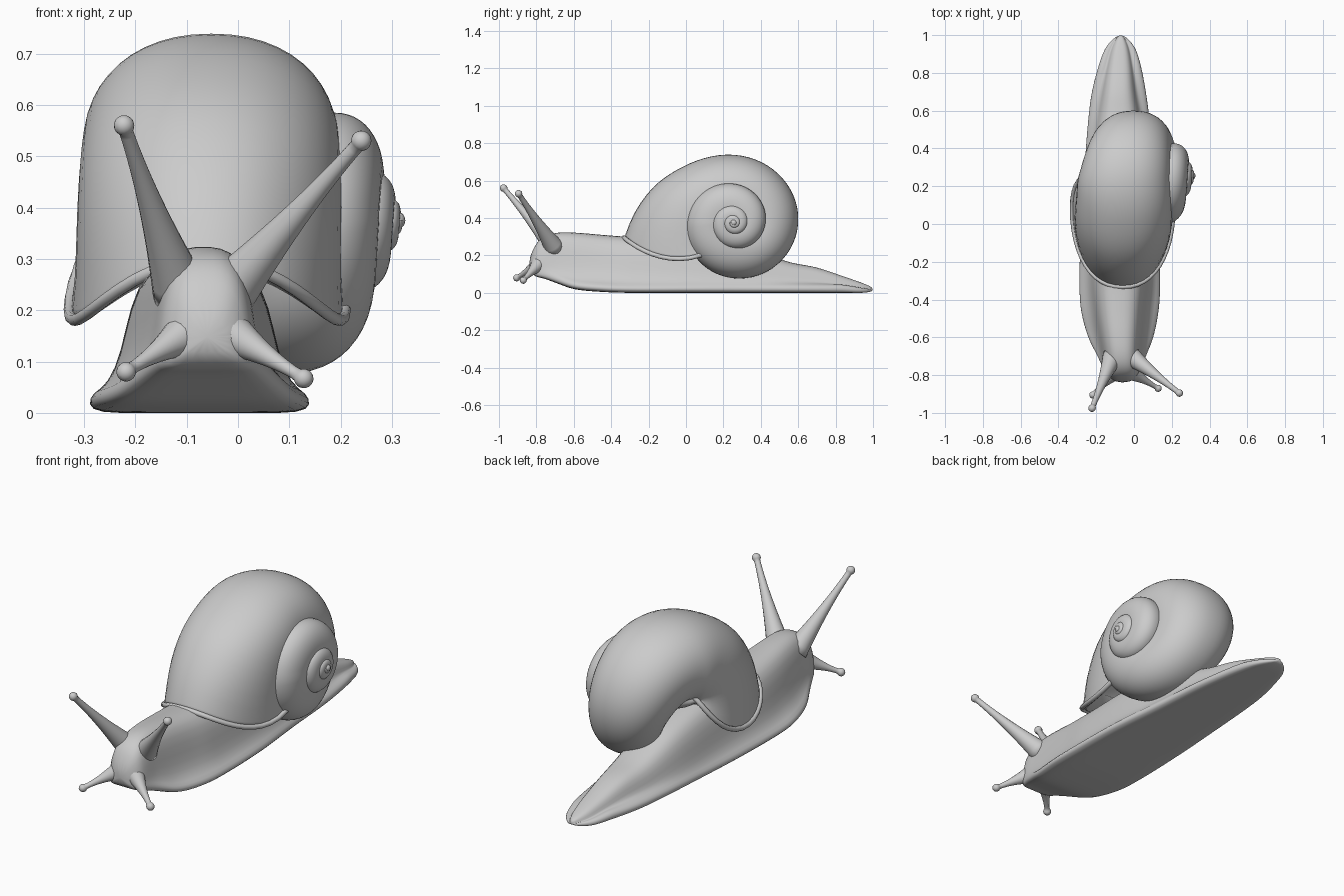
import bpy
import bmesh
from math import cos, sin, radians, pi, copysign
from mathutils import Vector

cube = bpy.data.objects.get("Cube")
if cube:
    bpy.data.objects.remove(cube, do_unlink=True)

GREY = (0.6, 0.6, 0.6, 1)
grey = bpy.data.materials.new("plain grey")
grey.use_nodes = True
grey.diffuse_color = GREY
grey.node_tree.nodes["Principled BSDF"].inputs["Base Color"].default_value = GREY


def spline(keys, t):
    """Smooth interpolation of rows whose first entry is the parameter."""
    i = 0
    while i < len(keys) - 2 and t > keys[i + 1][0]:
        i += 1
    a, b = keys[i], keys[i + 1]
    prev, nxt = keys[max(i - 1, 0)], keys[min(i + 2, len(keys) - 1)]
    span = b[0] - a[0]
    u = (t - a[0]) / span
    out = []
    for c in range(1, len(a)):
        m0 = (b[c] - prev[c]) / (b[0] - prev[0]) * span
        m1 = (nxt[c] - a[c]) / (nxt[0] - a[0]) * span
        out.append((2*u**3 - 3*u*u + 1) * a[c] + (u**3 - 2*u*u + u) * m0
                   + (3*u*u - 2*u**3) * b[c] + (u**3 - u*u) * m1)
    return out


def loft(name, rings, cap=True, closed=False, subdiv=0):
    """Skin a list of closed rings into one smooth mesh."""
    bm = bmesh.new()
    loops = [[bm.verts.new(p) for p in ring] for ring in rings]
    pairs = list(zip(loops, loops[1:]))
    if closed:
        pairs.append((loops[-1], loops[0]))
    for a, b in pairs:
        n = len(a)
        for i in range(n):
            j = (i + 1) % n
            bm.faces.new((a[i], a[j], b[j], b[i]))
    if cap and not closed:
        bm.faces.new(loops[0])
        bm.faces.new(loops[-1])
    bmesh.ops.recalc_face_normals(bm, faces=bm.faces)
    mesh = bpy.data.meshes.new(name)
    bm.to_mesh(mesh)
    bm.free()
    mesh.materials.append(grey)
    mesh.polygons.foreach_set("use_smooth", [True] * len(mesh.polygons))
    obj = bpy.data.objects.new(name, mesh)
    bpy.context.collection.objects.link(obj)
    if subdiv:
        mod = obj.modifiers.new("smooth", "SUBSURF")
        mod.levels = mod.render_levels = subdiv
    return obj


def tube(name, points, radii, sides=16, closed=False):
    """Round tube along a path with a radius at each point."""
    pts = [Vector(p) for p in points]
    n = len(pts)
    rings = []
    for i, p in enumerate(pts):
        if closed:
            d = pts[(i + 1) % n] - pts[i - 1]
        else:
            d = pts[min(i + 1, n - 1)] - pts[max(i - 1, 0)]
        side = d.cross(Vector((0.3, 0.5, 0.8)) if not closed else Vector((0, 0.5, 0.9))).normalized()
        up = side.cross(d).normalized()
        rings.append([p + (side * cos(a) + up * sin(a)) * radii[i]
                      for a in (2 * pi * k / sides for k in range(sides))])
    return loft(name, rings, closed=closed)


# Body and foot: y, foot half width, flank half width, underside, top, centre x
BODY = [
    (-0.84, 0.035, 0.035, 0.12, 0.18, -0.06),
    (-0.82, 0.075, 0.075, 0.09, 0.24, -0.06),
    (-0.77, 0.10, 0.092, 0.08, 0.295, -0.062),
    (-0.70, 0.13, 0.10, 0.055, 0.32, -0.065),
    (-0.60, 0.175, 0.115, 0.02, 0.322, -0.07),
    (-0.45, 0.21, 0.135, 0.005, 0.31, -0.075),
    (-0.30, 0.217, 0.15, 0, 0.30, -0.075),
    (0.00, 0.21, 0.15, 0, 0.30, -0.075),
    (0.30, 0.185, 0.14, 0, 0.25, -0.08),
    (0.55, 0.165, 0.115, 0, 0.165, -0.08),
    (0.70, 0.145, 0.09, 0, 0.135, -0.08),
    (0.85, 0.11, 0.065, 0, 0.085, -0.075),
    (0.95, 0.07, 0.04, 0, 0.05, -0.072),
    (1.00, 0.015, 0.01, 0.008, 0.028, -0.07),
]


def body_ring(y):
    w, b, low, top, cx = spline(BODY, y)
    h = top - low
    rim = min(0.022, h * 0.25)
    half = [(w * 0.5, low), (w * 0.92, low), (w, low + rim * 0.7), (w * 0.97, low + rim * 1.7),
            (b + (w - b) * 0.4, low + rim * 2 + h * 0.04), (b, low + h * 0.4),
            (b * 0.9, low + h * 0.68), (b * 0.68, low + h * 0.93), (b * 0.3, top)]
    full = half + [(0, top)] + [(-x, z) for x, z in reversed(half)] + [(0, low)]
    return [(cx + x, y, z) for x, z in full]


STEPS = 56
loft("body", [body_ring(-0.84 + 1.84 * i / STEPS) for i in range(STEPS + 1)], subdiv=1)

# Shell: angle, outer radius, section centre x, section half width
AXIS_Y, AXIS_Z, APEX_X, GROWTH = 0.255, 0.375, 0.325, 2.25
SHELL = [
    (-360, 0.255, 0.16, 0.115),
    (-270, 0.297, 0.10, 0.16),
    (-180, 0.345, 0.00, 0.205),
    (-90, 0.363, -0.05, 0.243),
    (-50, 0.40, -0.052, 0.253),
    (-19, 0.485, -0.055, 0.258),
    (0, 0.555, -0.058, 0.26),
    (8, 0.59, -0.06, 0.265),
]
SIDES = 48


def shell_ring(angle, scale=1.0):
    if angle < -360:
        r = 0.255 * GROWTH ** ((angle + 360) / 360)
        x, b = APEX_X - 0.65 * r, 0.45 * r
    else:
        r, x, b = spline(SHELL, angle)
    slant = max(0, (angle + 60) / 68) ** 2 * 1.1
    ring = []
    for k in range(SIDES):
        t = 2 * pi * k / SIDES
        c, s = cos(t), sin(t)
        c, s = (copysign(abs(v) ** 0.92, v) for v in (c, s))
        rad = r * (0.42 + 0.58 * c * scale)
        a = radians(angle) + slant * (1 - rad / r)
        ring.append((x + b * s * scale, AXIS_Y - rad * cos(a), AXIS_Z - rad * sin(a)))
    return ring


START, END, TURN = -1440, 8, 6
angles = list(range(START, END, TURN)) + [END]
rings = [shell_ring(a) for a in angles]
rings += [shell_ring(END, 0.95), shell_ring(END - 10, 0.9)]
loft("shell", rings)
tube("shell_lip", shell_ring(END, 1.01), [0.012] * SIDES, sides=10, closed=True)

# Rounded tip of the spire
bpy.ops.mesh.primitive_uv_sphere_add(segments=16, ring_count=10, radius=0.018,
                                     location=(0.308, AXIS_Y, AXIS_Z))
tip = bpy.context.object
tip.name = "shell_tip"
tip.data.materials.append(grey)
bpy.ops.object.shade_smooth()


def feeler(name, base, end, root, neck, knob):
    """Tapered stalk with a flared root and a round knob."""
    base, end = Vector(base), Vector(end)
    length = (end - base).length
    points, radii = [], []
    for i in range(13):
        u = i / 12
        points.append(base.lerp(end, u * (1 - knob / length)))
        radii.append(neck + (root - neck) * (1 - u) ** 1.7)
    for i in range(9):
        a = pi * (0.25 + 0.74 * i / 8)
        points.append(end - (end - base).normalized() * knob * cos(a))
        radii.append(knob * sin(a))
    points[12] = end - (end - base).normalized() * knob * 1.3
    tube(name, points, radii)


# Eye stalks and lower feelers
feeler("right_eye_stalk", (-0.112, -0.70, 0.235), (-0.222, -0.975, 0.56), 0.055, 0.014, 0.02)
feeler("left_eye_stalk", (-0.018, -0.70, 0.235), (0.24, -0.895, 0.53), 0.055, 0.014, 0.02)
feeler("right_lower_feeler", (-0.10, -0.785, 0.155), (-0.218, -0.905, 0.08), 0.045, 0.012, 0.019)
feeler("left_lower_feeler", (-0.015, -0.785, 0.155), (0.128, -0.87, 0.067), 0.045, 0.012, 0.019)
